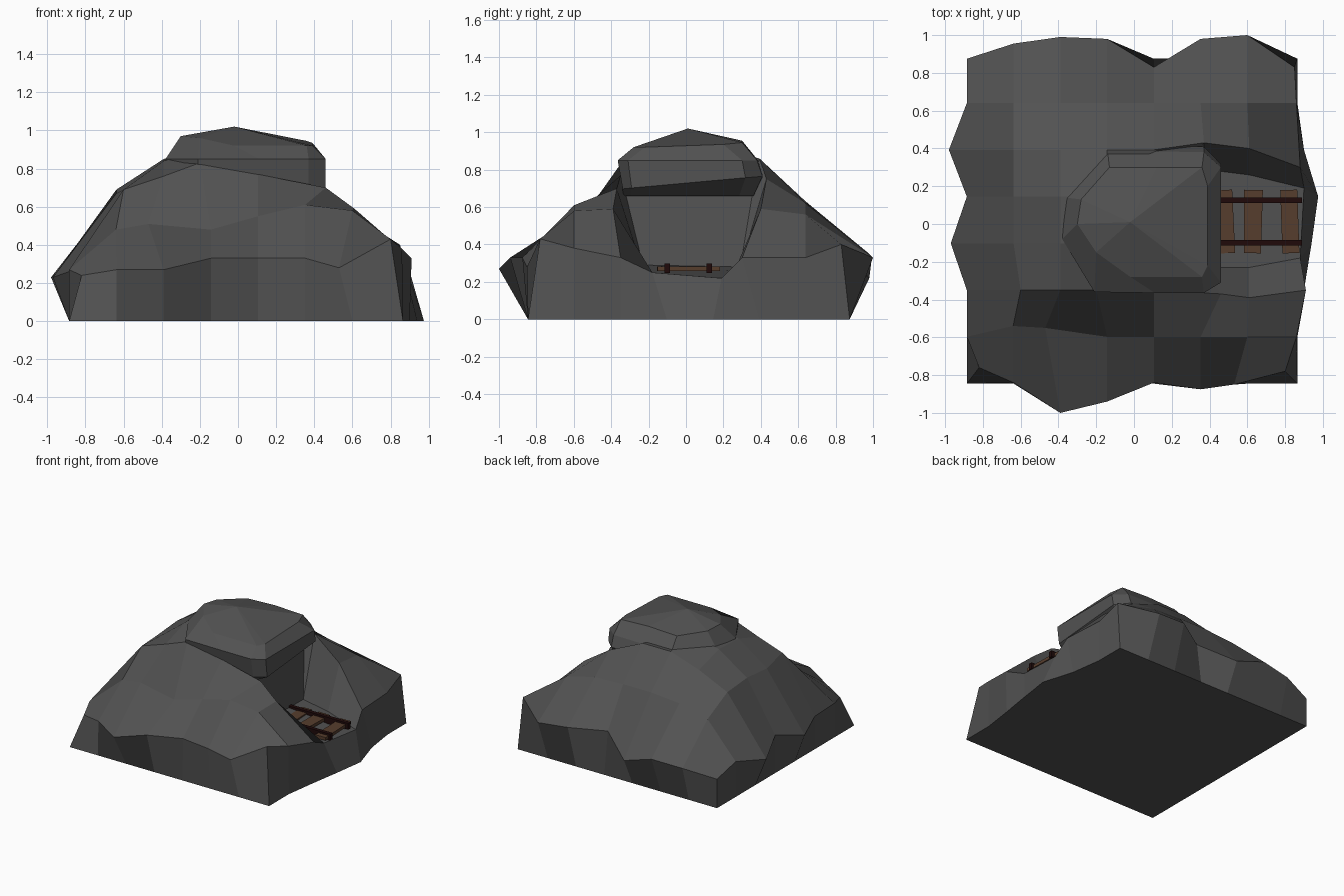
import bpy, bmesh, math
from mathutils import Vector

default = bpy.data.objects.get("Cube")
if default:
    bpy.data.objects.remove(default, do_unlink=True)


def material(name, rgb):
    m = bpy.data.materials.new(name)
    m.use_nodes = True
    m.diffuse_color = (*rgb, 1)
    bsdf = m.node_tree.nodes["Principled BSDF"]
    bsdf.inputs["Base Color"].default_value = (*rgb, 1)
    bsdf.inputs["Roughness"].default_value = 0.9
    return m


ROCK = material("dark grey rock", (0.084, 0.084, 0.084))
WOOD = material("brown wood", (0.094, 0.047, 0.026))
IRON = material("dark rusty iron", (0.014, 0.003, 0.003))


def finish(bm, name, mat):
    bmesh.ops.recalc_face_normals(bm, faces=bm.faces)
    mesh = bpy.data.meshes.new(name)
    bm.to_mesh(mesh)
    bm.free()
    mesh.materials.append(mat)
    obj = bpy.data.objects.new(name, mesh)
    bpy.context.collection.objects.link(obj)
    return obj


# Mound: a regular grid of heights (front row first) with a trench cut into its left side
N = 8
STEP = 0.2475
HEIGHTS = [
    (.24, .27, .27, .33, .33, .33, .28, .43),
    (.27, .48, .51, .48, .55, .61, .58, .38),
    (.26, .69, .76, .83, .77, .70, .59, .33),
    (.23, .67, .84, .92, .70, .29, .26, .25),
    (.30, .69, .85, .92, .70, .28, .26, .22),
    (.23, .67, .78, .86, .86, .75, .59, .33),
    (.28, .55, .61, .63, .63, .62, .56, .33),
    (.23, .28, .30, .22, .33, .35, .33, .40),
]
# Wavy outline of the rim, and the bulging foot below the trench
FRONT = (-.76, -.84, -1, -.94, -.84, -.875, -.84, -.78)
BACK = (.875, .955, .99, .98, .83, .98, 1.0, .83)
LEFT = (-.82, -.885, -.885, -.97, -.885, -.98, -.885, -.885)
RIGHT = (.8, .86, .91, .89, .9, .88, .86, .85)
FOOT = {2: .9, 3: .94, 4: .975, 5: .9}
# Individual corners moved sideways, by column and row
MOVED = {(6, 0): (.53, -.85), (1, 1): (-.64, -.54), (2, 1): (-.47, -.55),
         (1, 2): (-.6, -.35), (3, 2): (-.2, -.35), (5, 2): (.46, -.37), (6, 2): (.61, -.39),
         (5, 5): (.37, .43), (6, 5): (.61, .4), (7, 5): (.88, .3),
         (4, 3): (.33, -.33), (4, 4): (.33, .36),
         (5, 3): (.37, -.23), (6, 3): (.61, -.23), (7, 3): (.88, -.18),
         (5, 4): (.37, .29), (6, 4): (.61, .26), (7, 4): (.9, .19)}


def grid_xy(i, j):
    return -.885 + STEP * i, -.845 + STEP * j


def mound_point(i, j):
    x, y = grid_xy(i, j)
    if j == 0:
        y = FRONT[i]
    if j == N - 1:
        y = BACK[i]
    if i == 0:
        x = LEFT[j]
    if i == N - 1:
        x = RIGHT[j]
    x, y = MOVED.get((i, j), (x, y))
    return x, y, HEIGHTS[j][i]


bm = bmesh.new()
top = [[bm.verts.new(mound_point(i, j)) for i in range(N)] for j in range(N)]
for j in range(N - 1):
    for i in range(N - 1):
        bm.faces.new((top[j][i], top[j][i + 1], top[j + 1][i + 1], top[j + 1][i]))

# Skirt down to the flat underside
last = N - 1
loop = ([(i, 0) for i in range(last)] + [(last, j) for j in range(last)]
        + [(i, last) for i in range(last, 0, -1)] + [(0, j) for j in range(last, 0, -1)])
foot = []
for i, j in loop:
    x, y = grid_xy(i, j)
    if i == last:
        x = FOOT.get(j, .865)
    foot.append(bm.verts.new((x, min(y, .875), 0)))
for k in range(len(loop)):
    n = (k + 1) % len(loop)
    (i0, j0), (i1, j1) = loop[k], loop[n]
    bm.faces.new((foot[k], foot[n], top[j1][i1], top[j0][i0]))
bm.faces.new(foot)
finish(bm, "rock_mound", ROCK)

# Cap: stacked rings that overhang the tunnel mouth, flush with the mound behind
OUTLINE = [(-.21, -.36), (.11, -.365), (.37, -.365), (.46, -.31), (.46, .3),
           (.37, .38), (.11, .385), (-.14, .385), (-.36, .14), (-.38, -.08)]
CROWN = [(-.2, -.15, .96), (-.02, -.28, .92), (.36, -.28, .92), (.39, -.22, .92),
         (.39, .2, .935), (.36, .3, .945), (.12, .3, .955), (-.13, .3, .945),
         (-.28, .13, .96), (-.3, 0, .97)]
UNDER = [Vector((min(x, .35), y * .95, .66)) for x, y in OUTLINE]
LOWER = [Vector((x, y * (1 + .2 * y), .73 + .09 * y)) for x, y in OUTLINE]
MIDDLE = [Vector((x, y, .85)) for x, y in OUTLINE]

bm = bmesh.new()
rings = [[bm.verts.new(p) for p in ring] for ring in (UNDER, LOWER, MIDDLE, CROWN)]
count = len(OUTLINE)
for low, high in zip(rings, rings[1:]):
    for k in range(count):
        n = (k + 1) % count
        bm.faces.new((low[k], low[n], high[n], high[k]))
peak = bm.verts.new((-.02, .01, 1.02))
for k in range(count):
    bm.faces.new((rings[-1][k], rings[-1][(k + 1) % count], peak))
bm.faces.new(rings[0])
finish(bm, "rock_overhang", ROCK)


# Track: wooden sleepers with two iron rails
def block(name, centre, size, mat, turn=0, taper=1):
    bm = bmesh.new()
    bmesh.ops.create_cube(bm, size=1)
    for v in bm.verts:
        v.co = Vector((v.co.x * size[0], v.co.y * size[1], v.co.z * size[2]))
        if v.co.y > 0:
            v.co.x *= taper
    obj = finish(bm, name, mat)
    obj.location = centre
    obj.rotation_euler.z = math.radians(turn)
    return obj


for k, (x, turn, taper) in enumerate([(.485, 2, .9), (.63, -1, 1.1), (.825, 2, 1)]):
    block(f"sleeper_{k + 1}", (x, .013, .27), (.09, .335, .024), WOOD, turn, taper)
for side, y in (("right", -.1), ("left", .125)):
    block(f"{side}_rail", (.61, y, .272), (.56, .03, .05), IRON)
